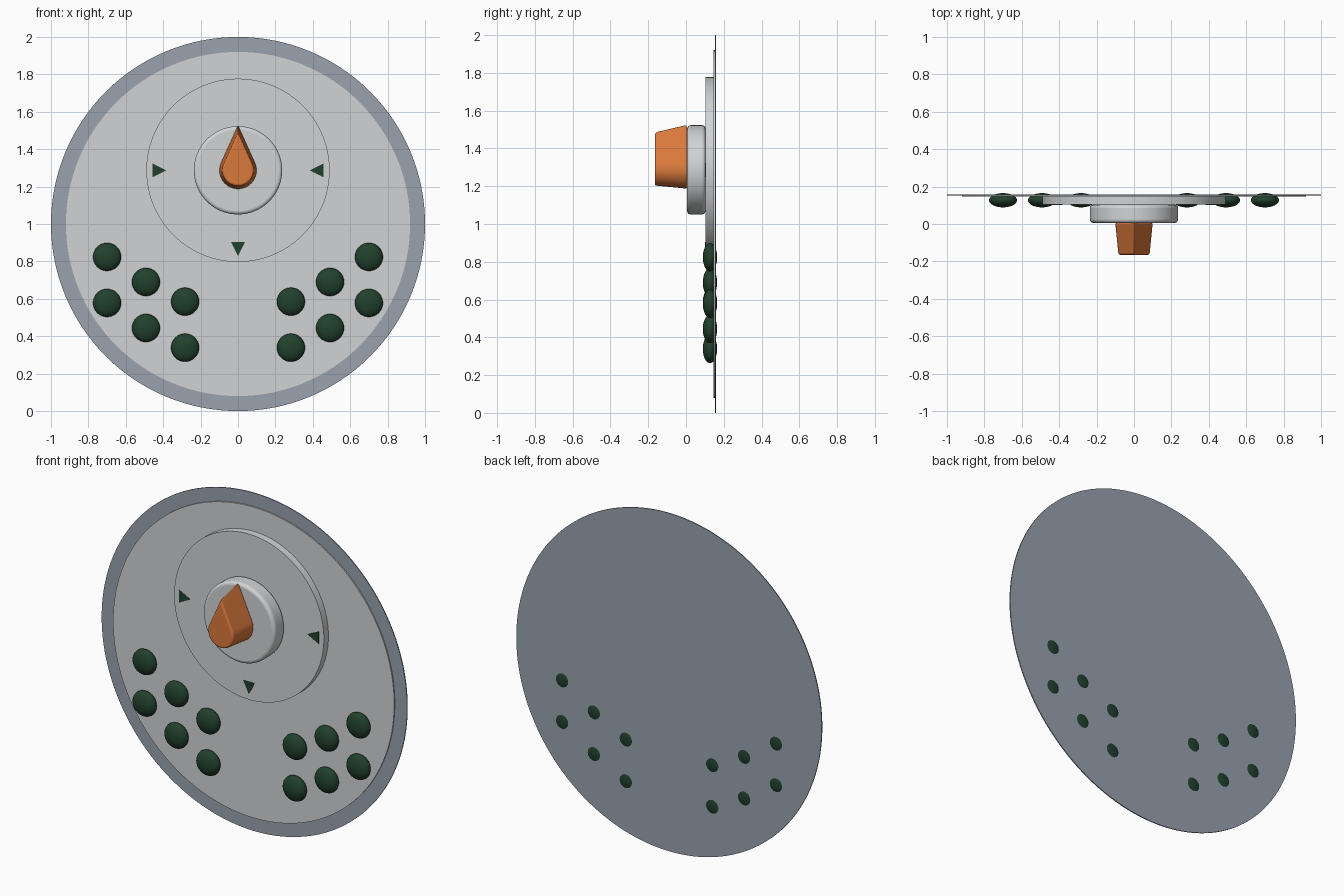
import bpy, bmesh, math

if "Cube" in bpy.data.objects:
    bpy.data.objects.remove(bpy.data.objects["Cube"])


def material(name, rgb):
    m = bpy.data.materials.new(name)
    m.diffuse_color = (*rgb, 1)
    m.use_nodes = True
    m.node_tree.nodes["Principled BSDF"].inputs["Base Color"].default_value = m.diffuse_color
    return m


RIM = material("slate grey", (0.32, 0.36, 0.43))
PLATE = material("light grey", (0.64, 0.65, 0.66))
GREEN = material("dark green", (0.015, 0.052, 0.026))
ORANGE = material("orange", (0.70, 0.19, 0.045))


def finish(name, bm, mat, bevel=0, smooth=30):
    bmesh.ops.recalc_face_normals(bm, faces=bm.faces)
    mesh = bpy.data.meshes.new(name)
    bm.to_mesh(mesh)
    bm.free()
    mesh.materials.append(mat)
    ob = bpy.data.objects.new(name, mesh)
    bpy.context.collection.objects.link(ob)
    bpy.context.view_layer.objects.active = ob
    ob.select_set(True)
    if bevel:
        b = ob.modifiers.new("rounded edges", 'BEVEL')
        b.width, b.segments, b.limit_method = bevel, 4, 'ANGLE'
        b.angle_limit = math.radians(40)
    bpy.ops.object.shade_smooth_by_angle(angle=math.radians(smooth))
    ob.select_set(False)
    return ob


def loft(name, outline, y_back, y_front, mat, centre=(0, 0), taper=1, bevel=0):
    """Extrude an (x, z) outline along y, scaling the front end by taper."""
    bm = bmesh.new()
    cx, cz = centre
    back = [bm.verts.new((cx + x, y_back, cz + z)) for x, z in outline]
    front = [bm.verts.new((cx + x * taper, y_front, cz + z * taper)) for x, z in outline]
    bm.faces.new(back)
    bm.faces.new(front[::-1])
    n = len(outline)
    for i in range(n):
        j = (i + 1) % n
        bm.faces.new((back[i], back[j], front[j], front[i]))
    return finish(name, bm, mat, bevel)


def circle(r, n=128):
    return [(r * math.cos(2 * math.pi * i / n), r * math.sin(2 * math.pi * i / n))
            for i in range(n)]


# Backing disc, front plate, raised dial and round knob base
DIAL = (0, 1.287)
loft("rim_disc", circle(1.0), 0.159, 0.153, RIM, (0, 1))
loft("face_plate", circle(0.92), 0.153, 0.146, PLATE, (0, 1))
loft("dial_disc", circle(0.49), 0.146, 0.103, PLATE, DIAL)
loft("knob_base", circle(0.236, 96), 0.103, 0.006, PLATE, DIAL, bevel=0.018)

# Teardrop pointer: arc closed by two tangents meeting at the tip
r, tip = 0.10, 0.243
a = math.acos(r / tip)
steps = 40
drop = [(0, tip)]
for i in range(steps + 1):
    t = a + (2 * math.pi - 2 * a) * i / steps
    drop.append((r * math.sin(t), r * math.cos(t)))
loft("pointer", drop, 0.006, -0.165, ORANGE, DIAL, taper=0.83, bevel=0.010)

# Triangular dial markers
tri = [(-0.037, 0.037), (0.037, 0.037), (0, -0.037)]
for name, pos, turn in (("marker_bottom", (0, 0.867), 0),
                        ("marker_left", (-0.42, 1.287), 90),
                        ("marker_right", (0.42, 1.287), -90)):
    c, s = math.cos(math.radians(turn)), math.sin(math.radians(turn))
    loft(name, [(x * c - z * s, x * s + z * c) for x, z in tri],
         0.104, 0.101, GREEN, pos)

# Flattened round buttons, mirrored left and right, poking through the back
for side, sx in (("left", -1), ("right", 1)):
    for i, (x, z) in enumerate(((0.70, 0.824), (0.492, 0.69), (0.283, 0.585))):
        for row, dz in (("upper", 0), ("lower", -0.246)):
            bm = bmesh.new()
            bmesh.ops.create_uvsphere(bm, u_segments=32, v_segments=20, radius=1)
            for v in bm.verts:
                px, py, pz = v.co
                v.co = (sx * x + px * 0.075, 0.127 + pz * 0.038, z + dz + py * 0.075)
            finish(f"button_{side}_{row}_{i + 1}", bm, GREEN, smooth=60)
